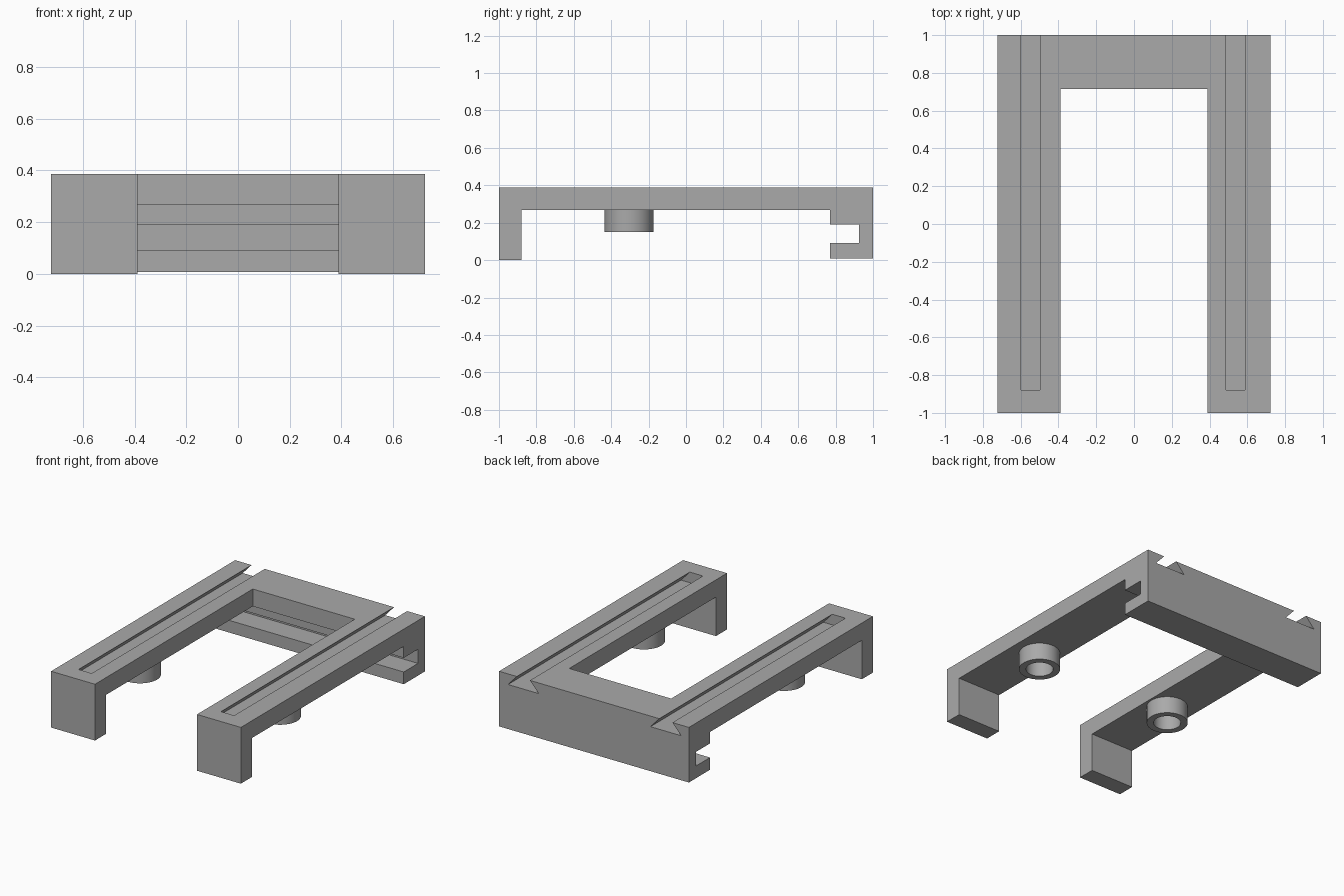
import bpy, bmesh
from math import pi, radians
from mathutils import Vector

if "Cube" in bpy.data.objects:
    bpy.data.objects.remove(bpy.data.objects["Cube"])

grey = bpy.data.materials.new("plain_grey")
grey.use_nodes = True
grey.diffuse_color = (0.4, 0.4, 0.4, 1)
grey.node_tree.nodes["Principled BSDF"].inputs["Base Color"].default_value = (0.4, 0.4, 0.4, 1)


def finish(name, bm):
    bmesh.ops.recalc_face_normals(bm, faces=bm.faces)
    mesh = bpy.data.meshes.new(name)
    bm.to_mesh(mesh)
    bm.free()
    mesh.materials.append(grey)
    obj = bpy.data.objects.new(name, mesh)
    bpy.context.collection.objects.link(obj)
    return obj


def prism(name, points, travel):
    """Extrude a closed outline along a vector."""
    bm = bmesh.new()
    face = bm.faces.new([bm.verts.new(p) for p in points])
    new = bmesh.ops.extrude_face_region(bm, geom=[face])["geom"]
    bmesh.ops.translate(bm, vec=Vector(travel), verts=[v for v in new if isinstance(v, bmesh.types.BMVert)])
    return finish(name, bm)


def carve(target, cutter):
    cutter.hide_render = True
    mod = target.modifiers.new("carve", "BOOLEAN")
    mod.operation = "DIFFERENCE"
    mod.solver = "EXACT"
    mod.object = cutter
    bpy.context.view_layer.objects.active = target
    bpy.ops.object.modifier_apply(modifier=mod.name)
    bpy.data.objects.remove(cutter)


TOP, UNDER = 0.387, 0.268

# Side profile: front foot, flat deck, slotted hook at the back
side = [(-1, 0), (-0.88, 0), (-0.88, UNDER), (0.77, UNDER), (0.77, 0.189), (0.925, 0.189),
        (0.925, 0.092), (0.77, 0.092), (0.77, 0.008), (1, 0.008), (1, TOP), (-1, TOP)]
frame = prism("bracket_frame", [(-0.722, y, z) for y, z in side], (1.444, 0, 0))

# Opening between the two arms
gap = prism("gap_cutter", [(-0.388, -1.2, -0.2), (0.388, -1.2, -0.2), (0.388, -1.2, 0.6), (-0.388, -1.2, 0.6)],
            (0, 1.915, 0))
carve(frame, gap)

# Dovetail grooves, narrow at the top and open at the back
DEPTH, HALF_TOP, HALF_FLOOR = 0.073, 0.05, 0.117
for cx in (-0.547, 0.537):
    outline = [(-HALF_FLOOR, TOP - DEPTH), (HALF_FLOOR, TOP - DEPTH), (HALF_TOP, TOP),
               (HALF_TOP, TOP + 0.1), (-HALF_TOP, TOP + 0.1), (-HALF_TOP, TOP)]
    carve(frame, prism("groove_cutter", [(cx + x, -0.88, z) for x, z in outline], (0, 2.1, 0)))

# Hollow round bosses under the arms
for name, cx in (("left_boss", 0.533), ("right_boss", -0.533)):
    bm = bmesh.new()
    ring = [bm.verts.new((r, 0, z)) for r, z in ((0.131, UNDER), (0.131, 0.15), (0.087, 0.15), (0.087, UNDER))]
    edges = [bm.edges.new(pair) for pair in zip(ring, ring[1:])]
    bmesh.ops.spin(bm, geom=ring + edges, axis=(0, 0, 1), cent=(0, 0, 0), angle=2 * pi, steps=64)
    bmesh.ops.remove_doubles(bm, verts=bm.verts, dist=0.0005)
    boss = finish(name, bm)
    boss.location = (cx, -0.305, 0)
    bpy.ops.object.select_all(action="DESELECT")
    boss.select_set(True)
    bpy.context.view_layer.objects.active = boss
    bpy.ops.object.shade_smooth_by_angle(angle=radians(30))
